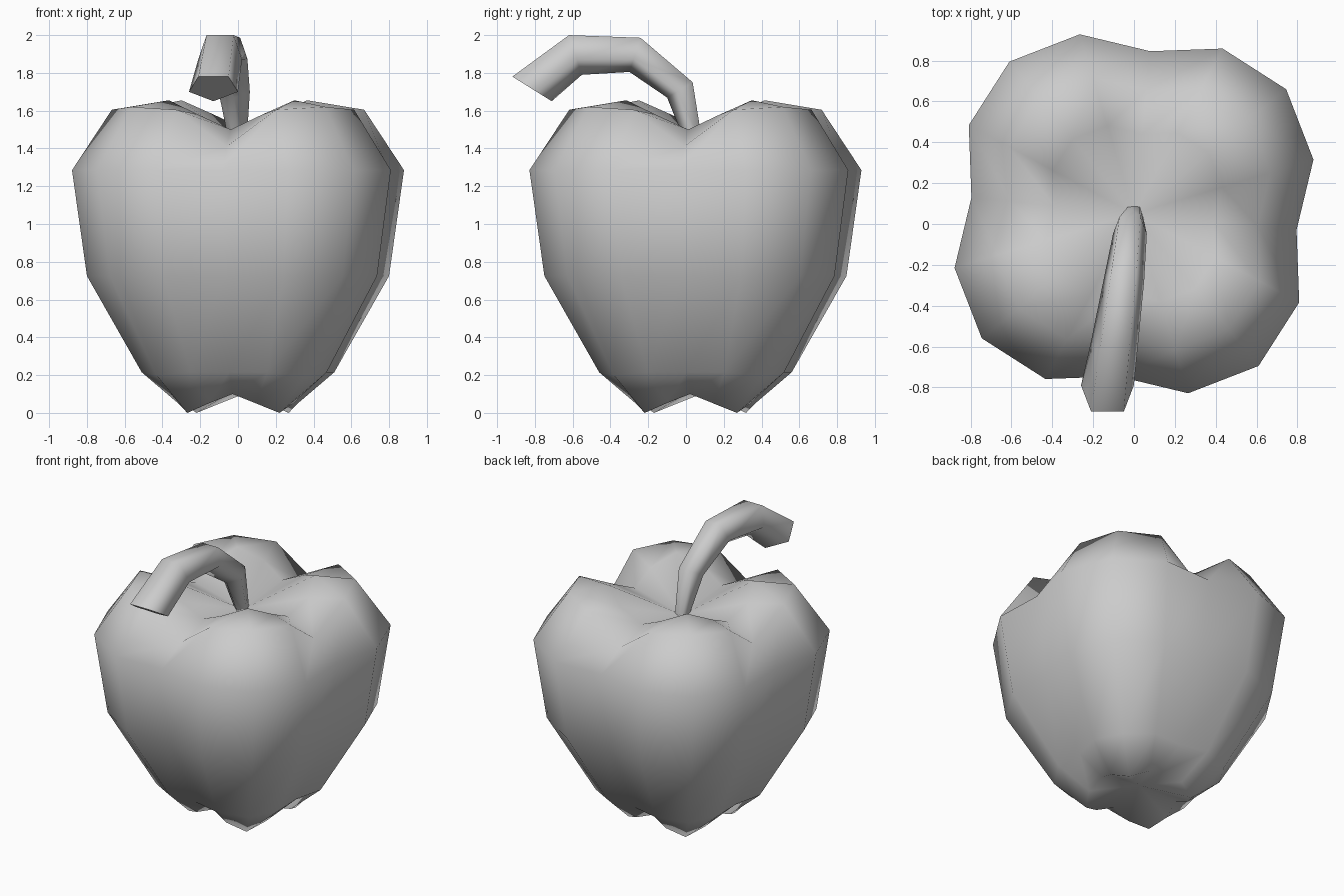
import bpy, bmesh
from math import sin, cos, pi, radians

if "Cube" in bpy.data.objects:
    bpy.data.objects.remove(bpy.data.objects["Cube"], do_unlink=True)

grey = bpy.data.materials.new("light_grey")
grey.use_nodes = True
grey.diffuse_color = (0.6, 0.6, 0.6, 1)
grey.node_tree.nodes["Principled BSDF"].inputs["Base Color"].default_value = (0.6, 0.6, 0.6, 1)


def bridge(bm, a, b):
    """Join two closed rings of vertices with quads."""
    n = len(a)
    for i in range(n):
        j = (i + 1) % n
        bm.faces.new((a[i], a[j], b[j], b[i]))


def finish(bm, name):
    bmesh.ops.recalc_face_normals(bm, faces=bm.faces)
    mesh = bpy.data.meshes.new(name)
    bm.to_mesh(mesh)
    bm.free()
    mesh.materials.append(grey)
    obj = bpy.data.objects.new(name, mesh)
    bpy.context.collection.objects.link(obj)
    return obj


# Fruit body: four lobes, each ring cycles valley, shoulder, crest, shoulder
SIDES = 16
CENTRE_Y = 0.05
RADII = (0.8, 0.918, 0.963, 0.918)
START = radians(-5.7)
# scale, then heights of valley, shoulder and crest
RINGS = [
    (0.36, 0.10, 0.05, 0.0),
    (0.58, 0.215, 0.215, 0.2),
    (0.91, 0.725, 0.725, 0.725),
    (1.0, 1.285, 1.285, 1.285),
    (0.76, 1.41, 1.605, 1.62),
    (0.49, 1.5, 1.58, 1.655),
]
bm = bmesh.new()
rings = []
for scale, valley, shoulder, crest in RINGS:
    heights = (valley, shoulder, crest, shoulder)
    ring = []
    for i in range(SIDES):
        a = START + 2 * pi * i / SIDES
        r = RADII[i % 4] * scale
        ring.append(bm.verts.new((r * cos(a), CENTRE_Y + r * sin(a), heights[i % 4])))
    rings.append(ring)
for low, high in zip(rings, rings[1:]):
    bridge(bm, low, high)
# Sunken middle at both ends
for ring, z in ((rings[0], 0.13), (rings[-1], 1.43)):
    hub = bm.verts.new((0, CENTRE_Y, z))
    for i in range(SIDES):
        bm.faces.new((ring[i], ring[(i + 1) % SIDES], hub))
for f in bm.faces:
    f.smooth = True
finish(bm, "fruit_body")

# Curved five-sided stem: x, y, z, radius, direction of the outer flat side
JOINTS = [
    (0.0, 0.05, 1.42, 0.047, 15),
    (-0.02, -0.025, 1.714, 0.087, 31),
    (-0.05, -0.267, 1.905, 0.105, 72),
    (-0.095, -0.589, 1.906, 0.122, 108),
    (-0.13, -0.826, 1.722, 0.136, 148),
]
bm = bmesh.new()
rings = []
for x, y, z, r, tilt in JOINTS:
    t = radians(tilt)
    ring = []
    for i in range(5):
        a = pi / 5 + 2 * pi * i / 5
        out, side = r * cos(a), r * sin(a)
        ring.append(bm.verts.new((x + side, y + out * cos(t), z + out * sin(t))))
    rings.append(ring)
for a, b in zip(rings, rings[1:]):
    bridge(bm, a, b)
for f in bm.faces:
    f.smooth = True
# Flat cut ends with crisp rims
for ring in (rings[0], rings[-1]):
    cap = bm.faces.new(ring)
    for e in cap.edges:
        e.smooth = False
finish(bm, "stem")
